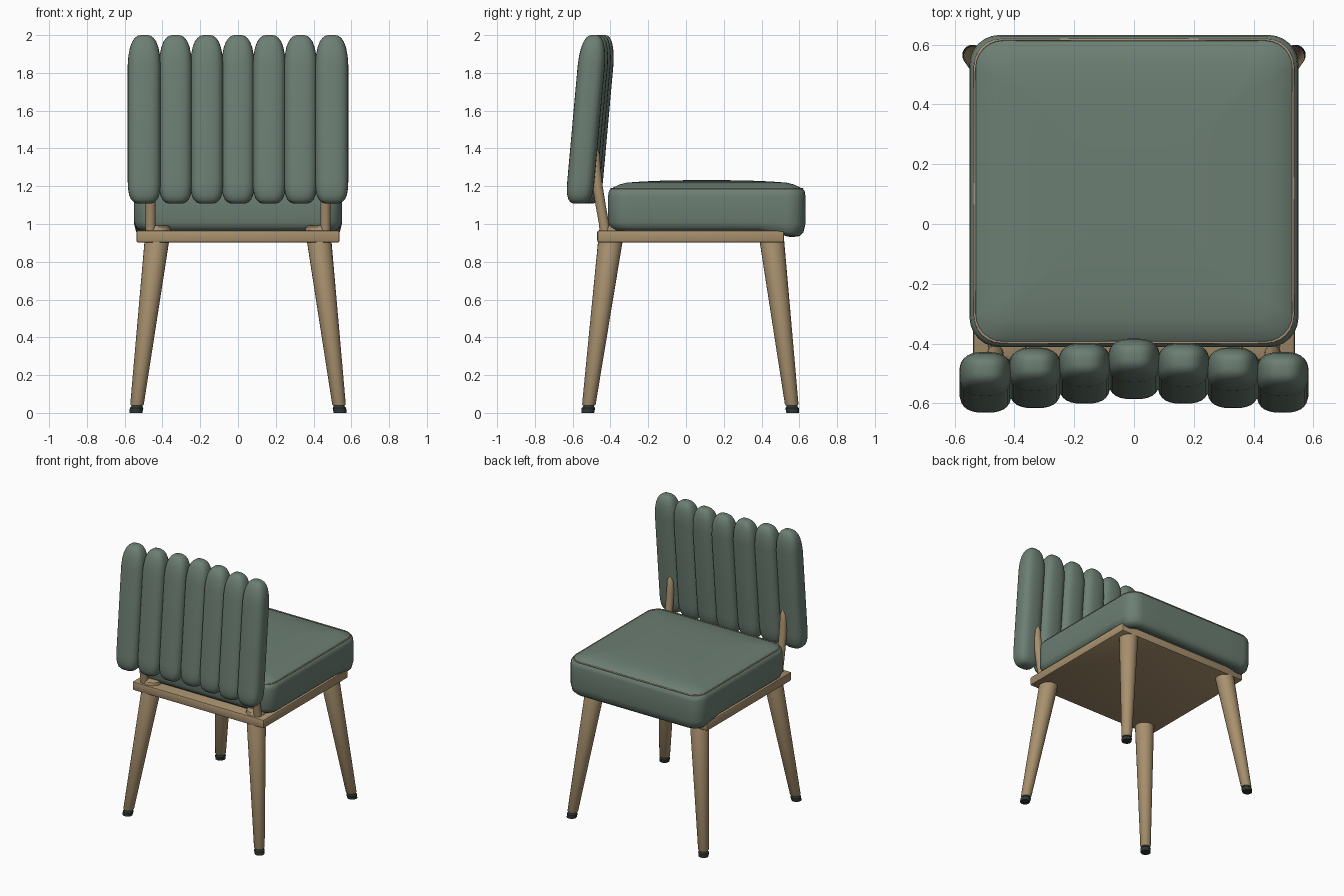
import bpy
import bmesh
from math import cos, sin, pi, copysign, radians
from mathutils import Vector

if "Cube" in bpy.data.objects:
    bpy.data.objects.remove(bpy.data.objects["Cube"], do_unlink=True)


def material(name, color):
    m = bpy.data.materials.new(name)
    m.use_nodes = True
    m.diffuse_color = (*color, 1)
    m.node_tree.nodes["Principled BSDF"].inputs["Base Color"].default_value = (*color, 1)
    return m


green = material("sage fabric", (0.15, 0.21, 0.17))
wood = material("light wood", (0.39, 0.28, 0.155))
dark = material("dark rubber", (0.025, 0.037, 0.033))
trim = material("beige piping", (0.39, 0.29, 0.2))


def finish(name, bm, mat, angle=40):
    bmesh.ops.recalc_face_normals(bm, faces=bm.faces[:])
    mesh = bpy.data.meshes.new(name)
    bm.to_mesh(mesh)
    bm.free()
    mesh.materials.append(mat)
    obj = bpy.data.objects.new(name, mesh)
    bpy.context.collection.objects.link(obj)
    bpy.ops.object.select_all(action="DESELECT")
    obj.select_set(True)
    bpy.context.view_layer.objects.active = obj
    bpy.ops.object.shade_smooth_by_angle(angle=radians(angle))
    return obj


def loft(name, rings, mat, angle=40, closed=False):
    """Skin a list of equal-length rings; cap the ends unless closed."""
    bm = bmesh.new()
    loops = [[bm.verts.new(p) for p in ring] for ring in rings]
    n = len(loops[0])
    pairs = list(zip(loops, loops[1:]))
    if closed:
        pairs.append((loops[-1], loops[0]))
    for a, b in pairs:
        for i in range(n):
            j = (i + 1) % n
            bm.faces.new((a[i], a[j], b[j], b[i]))
    if not closed:
        bm.faces.new(loops[0])
        bm.faces.new(loops[-1])
    return finish(name, bm, mat, angle)


def disc(center, radius, n=24):
    x, y, z = center
    return [(x + radius * cos(2 * pi * i / n), y + radius * sin(2 * pi * i / n), z)
            for i in range(n)]


def rounded_rect(hx, hy, r, cy, steps=6):
    """Rounded rectangle outline, with extra points along the straight sides."""
    corners = []
    for k, (sx, sy) in enumerate(((1, 1), (-1, 1), (-1, -1), (1, -1))):
        for i in range(steps + 1):
            a = pi / 2 * (k + i / steps)
            corners.append(Vector((sx * (hx - r) + r * cos(a),
                                   cy + sy * (hy - r) + r * sin(a))))
    points = []
    for i, p in enumerate(corners):
        points.append(p)
        if i % (steps + 1) == steps:
            q = corners[(i + 1) % len(corners)]
            points += [p.lerp(q, t / 6) for t in range(1, 6)]
    return points


# Seat frame: thin slab with softened edges
bm = bmesh.new()
bmesh.ops.create_cube(bm, size=1)
for v in bm.verts:
    v.co = Vector((v.co.x * 1.075, 0.025 + v.co.y * 0.99, 0.934 + v.co.z * 0.064))
bmesh.ops.bevel(bm, geom=bm.edges[:], offset=0.01, segments=2, profile=0.5, affect="EDGES")
finish("seat_frame", bm, wood)

# Splayed tapered legs passing through the frame, with rubber feet
for side, sx in (("left", 1), ("right", -1)):
    for end, foot_y, top_y in (("front", 0.565, 0.445), ("back", -0.52, -0.39)):
        def leg_point(z, sx=sx, foot_y=foot_y, top_y=top_y):
            t = z / 0.99
            return (sx * (0.54 - 0.12 * t), foot_y + (top_y - foot_y) * t, z)
        loft(f"leg_{end}_{side}",
             [disc(leg_point(z), r) for z, r in
              ((0.038, 0.031), (0.046, 0.036), (0.965, 0.067), (0.985, 0.062), (0.992, 0.05))], wood)
        loft(f"foot_{end}_{side}",
             [disc(leg_point(z), r) for z, r in ((0, 0.034), (0.026, 0.036), (0.032, 0.03), (0.04, 0.028))],
             dark)

# Seat cushion: stacked outlines, crowned top, front lip drooping over the frame
CY = 0.11


def cushion_ring(inset, z, droop=0.0):
    pts = rounded_rect(0.55 - inset, 0.522 - inset, max(0.1 - inset * 0.5, 0.02), CY)
    return [(p.x, p.y, z - droop * min(max((p.y - 0.46) / 0.08, 0), 1)) for p in pts]


profile = ((0.12, 0.962, 0.0), (0.06, 0.962, 0.03), (0.03, 0.966, 0.03), (0.01, 0.982, 0.026),
           (0.0, 1.01, 0.01), (0.0, 1.15, 0), (0.004, 1.175, 0), (0.016, 1.186, 0),
           (0.03, 1.195, 0), (0.06, 1.209, 0), (0.1, 1.219, 0), (0.18, 1.225, 0),
           (0.3, 1.23, 0), (0.42, 1.232, 0))
loft("seat_cushion", [cushion_ring(*row) for row in profile], green, 60)

# Piping around the top seam
outline = rounded_rect(0.532, 0.506, 0.092, CY)
rings = []
for p in outline:
    out = Vector((p.x, p.y - CY)).normalized()
    rings.append([(p.x + out.x * 0.005 * cos(a), p.y + out.y * 0.005 * cos(a),
                   1.187 + 0.005 * sin(a)) for a in (i * pi / 3 for i in range(6))])
loft("seat_piping", rings, trim, 80, closed=True)

# Back channels: seven padded tubes, leaning back to front and set on a shallow arc
channel = ((1.108, 0.42), (1.115, 0.62), (1.13, 0.8), (1.155, 0.92), (1.19, 0.985), (1.23, 1),
           (1.5, 1), (1.84, 1), (1.89, 0.96), (1.935, 0.86), (1.965, 0.73), (1.985, 0.57),
           (1.996, 0.4), (2.0, 0.22))


def squircle(x, y, z, hx, hy, n=28, power=0.72):
    ring = []
    for i in range(n):
        c, s = cos(2 * pi * i / n), sin(2 * pi * i / n)
        ring.append((x + hx * copysign(abs(c) ** power, c),
                     y + hy * copysign(abs(s) ** power, s), z))
    return ring


for k in range(-3, 4):
    x = k * 0.1655
    forward = 0.045 - 0.015 * abs(k)
    loft(f"back_channel_{k + 4}",
         [squircle(x, -0.559 + forward + (z - 1.2) * 0.09, z, 0.0875 * s, 0.072 * s)
          for z, s in channel], green, 60)

# Bent posts carrying the back
for side, sx in (("left", 1), ("right", -1)):
    path = ((0.94, -0.428, 0.027), (1.0, -0.434, 0.027), (1.1, -0.452, 0.027), (1.2, -0.468, 0.027),
            (1.3, -0.478, 0.026), (1.37, -0.479, 0.022), (1.4, -0.48, 0.01))
    loft(f"back_post_{side}", [disc((sx * 0.463, y, z), r, 16) for z, y, r in path], wood)
